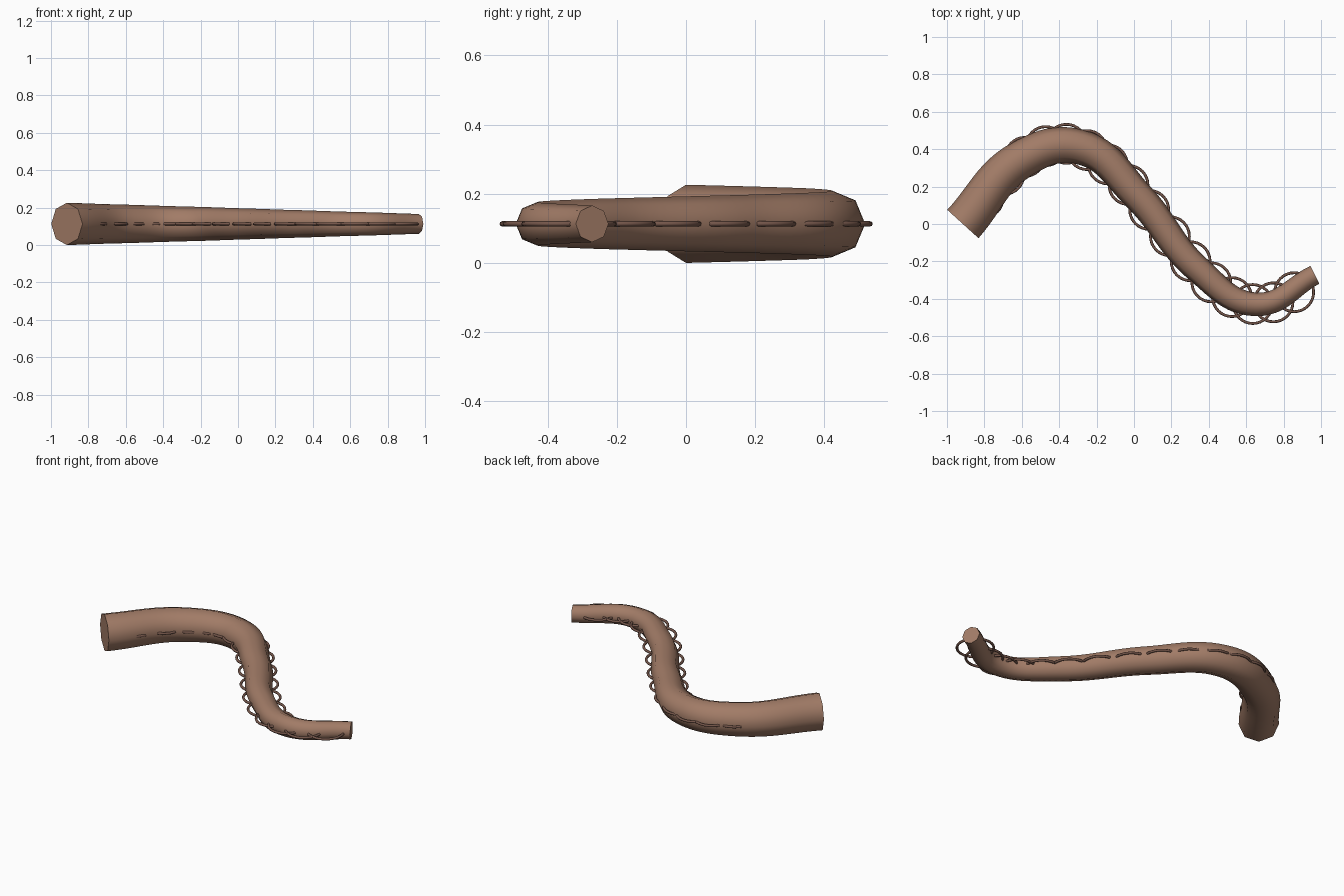
import bpy
from math import sin

cube = bpy.data.objects.get("Cube")
if cube:
    bpy.data.objects.remove(cube)

START_X, LENGTH, SWAY, PHASE, MID_Z = -0.915, 1.882, 0.43, 5.6, 0.113


def wave(t):
    """Point on the winding centre line, t from 0 to 1."""
    return (START_X + LENGTH * t, SWAY * sin(PHASE * t), MID_Z)


def material(name, colour):
    mat = bpy.data.materials.new(name)
    mat.use_nodes = True
    mat.diffuse_color = colour
    mat.node_tree.nodes["Principled BSDF"].inputs["Base Color"].default_value = colour
    return mat


skin = material("warm brown", (0.36, 0.2, 0.135, 1))
dark = material("dark brown", (0.18, 0.095, 0.07, 1))

# Tapered octagonal body swept along a coarse wave
curve = bpy.data.curves.new("body", "CURVE")
curve.dimensions = "3D"
curve.bevel_depth = 0.113
curve.bevel_resolution = 2
curve.use_fill_caps = True
curve.resolution_u = 12
spline = curve.splines.new("BEZIER")
SEGMENTS = 6
spline.bezier_points.add(SEGMENTS)
for i, point in enumerate(spline.bezier_points):
    t = i / SEGMENTS
    point.co = wave(t)
    point.handle_left_type = point.handle_right_type = "AUTO"
    point.radius = 1 - 0.53 * t
spline.use_smooth = True
curve.materials.append(skin)
body = bpy.data.objects.new("body", curve)
bpy.context.collection.objects.link(body)

# Thin flat rings threaded along the body
STEPS = 17
for i in range(1, STEPS):
    bpy.ops.mesh.primitive_torus_add(
        location=wave(i / STEPS), major_radius=0.104, minor_radius=0.0075,
        major_segments=32, minor_segments=8)
    ring = bpy.context.object
    ring.name = f"ring_{i}"
    ring.data.materials.append(dark)
    bpy.ops.object.shade_smooth()
